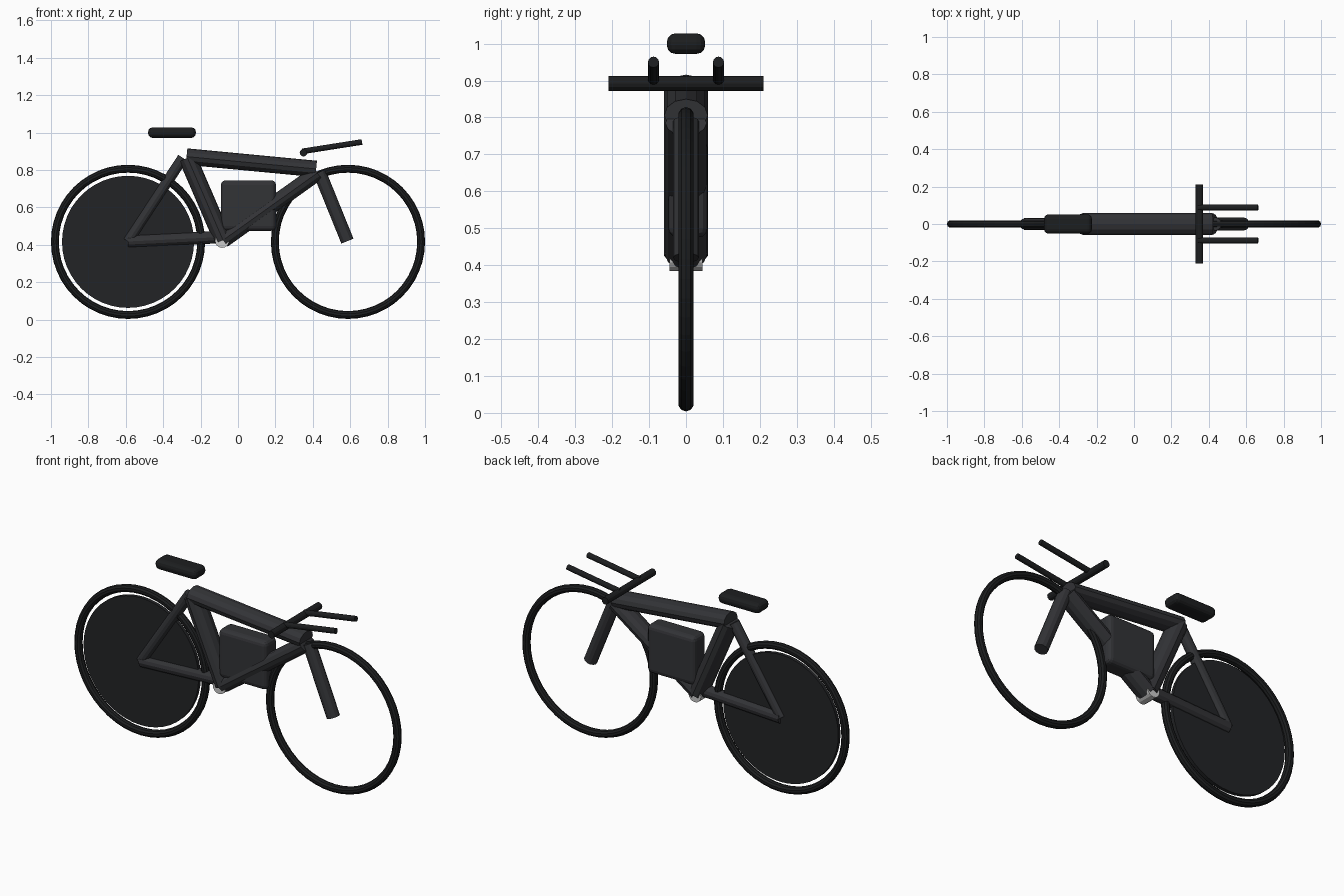
import bpy
from mathutils import Vector, Matrix

if "Cube" in bpy.data.objects:
    bpy.data.objects.remove(bpy.data.objects["Cube"])


def material(name, r, g, b):
    m = bpy.data.materials.new(name)
    m.diffuse_color = (r, g, b, 1)
    m.use_nodes = True
    m.node_tree.nodes["Principled BSDF"].inputs["Base Color"].default_value = m.diffuse_color
    return m


RUBBER = material("rubber", 0.012, 0.013, 0.014)
DISC = material("disc", 0.016, 0.017, 0.019)
FRAME = material("frame_paint", 0.032, 0.033, 0.037)
METAL = material("metal", 0.6, 0.6, 0.62)


def finish(name, mat):
    o = bpy.context.object
    o.name = name
    o.data.materials.append(mat)
    return o


def tube(name, a, b, r, mat, ry=None, sides=12):
    """Tube from a to b; r is the in-plane radius, ry the sideways radius."""
    a, b = Vector(a), Vector(b)
    d = (b - a).normalized()
    bpy.ops.mesh.primitive_cylinder_add(vertices=sides, radius=1, depth=1)
    o = finish(name, mat)
    side = Vector((0, 1, 0)) if abs(d.y) < 0.5 else Vector((0, 0, 1))
    across = side.cross(d).normalized()
    m = Matrix((across * r, side * (ry or r), d * (b - a).length)).transposed()
    m = m.to_4x4()
    m.translation = (a + b) / 2
    o.data.transform(m)
    return o


def box(name, centre, size, bevel, mat):
    bpy.ops.mesh.primitive_cube_add(size=1, location=centre)
    o = finish(name, mat)
    o.data.transform(Matrix.Diagonal((*size, 1)))
    mod = o.modifiers.new("bevel", "BEVEL")
    mod.width = bevel
    mod.segments = 3
    return o


# wheels
for name, x in (("rear_tyre", -0.588), ("front_tyre", 0.588)):
    bpy.ops.mesh.primitive_torus_add(
        major_segments=48, minor_segments=10, major_radius=0.391,
        minor_radius=0.021, location=(x, 0, 0.416), rotation=(1.5707963, 0, 0))
    finish(name, RUBBER)
tube("rear_disc", (-0.588, -0.01, 0.416), (-0.588, 0.01, 0.416), 0.353, DISC, sides=48)

# main frame
seat_top = (-0.27, 0, 0.865)
crank = (-0.08, 0, 0.425)
head = (0.425, 0, 0.785)
rear_axle = (-0.588, 0, 0.418)
tube("top_tube", (-0.275, 0, 0.872), (0.418, 0, 0.806), 0.044, FRAME, 0.059)
tube("seat_tube", seat_top, crank, 0.048, FRAME, 0.059)
tube("down_tube", head, crank, 0.042, FRAME, 0.056)
tube("chain_stay", rear_axle, (-0.085, 0, 0.442), 0.033, FRAME)
tube("seat_stay", rear_axle, (-0.295, 0, 0.865), 0.029, FRAME)
tube("fork", (0.435, 0, 0.79), (0.585, 0, 0.42), 0.035, FRAME)
tube("crank_shell", (-0.085, -0.045, 0.422), (-0.085, 0.045, 0.422), 0.038, METAL, sides=16)

# frame box and saddle
box("frame_box", (0.056, 0.005, 0.61), (0.295, 0.106, 0.27), 0.025, FRAME)
box("saddle", (-0.353, 0, 1.0), (0.255, 0.104, 0.056), 0.024, RUBBER)

# handlebar and forward extensions
tube("handlebar", (0.35, -0.21, 0.892), (0.35, 0.21, 0.892), 0.02, RUBBER)
for name, y in (("right_extension", -0.088), ("left_extension", 0.088)):
    tube(name, (0.345, y, 0.9), (0.663, y, 0.95), 0.015, RUBBER)
